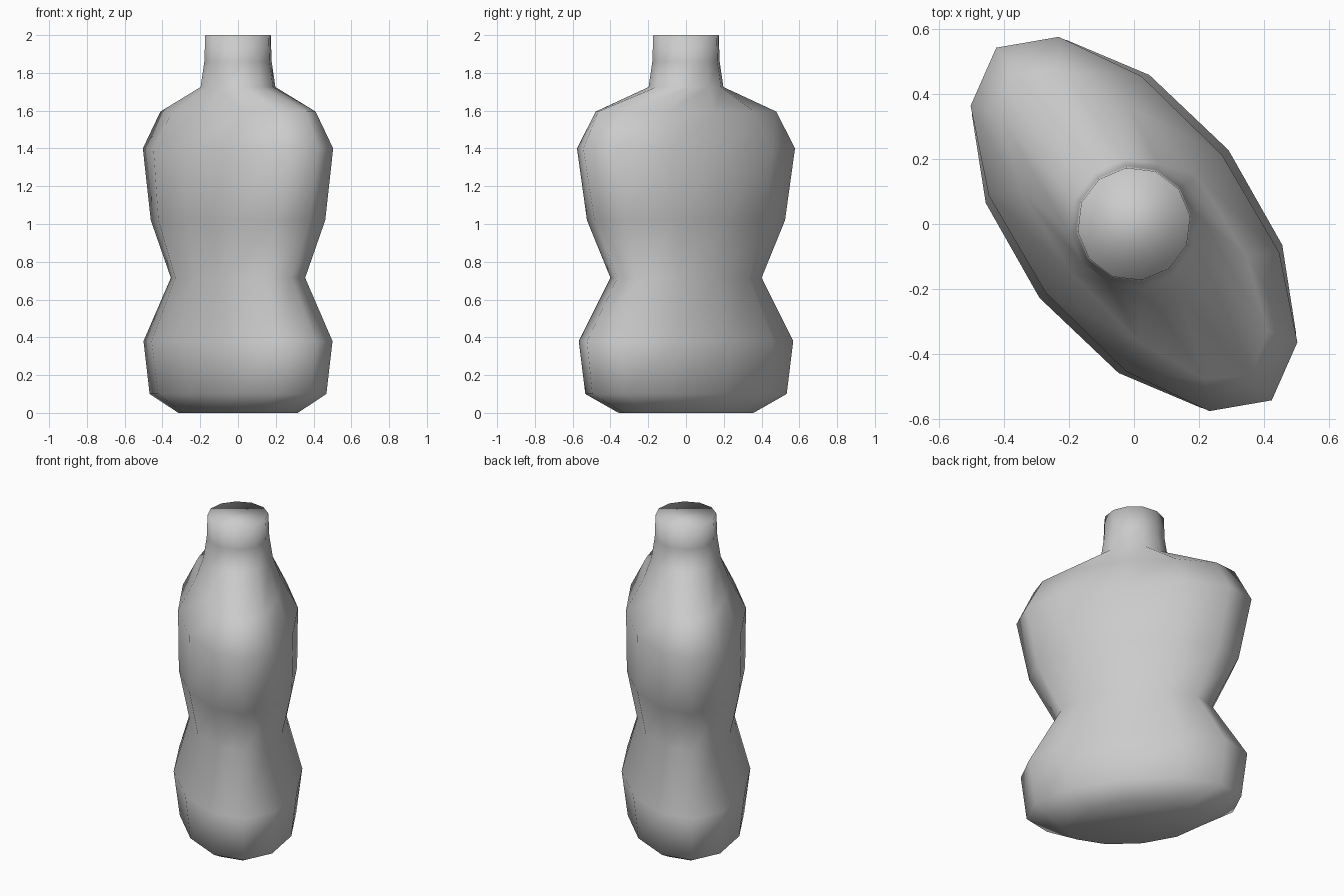
import bpy
import bmesh
import math

cube = bpy.data.objects.get("Cube")
if cube:
    bpy.data.objects.remove(cube, do_unlink=True)

SIDES = 12
TILT = math.radians(-52)  # direction of the long axis of the body

# Rings from base to mouth: height, half length, half depth
RINGS = [
    (0.0, 0.415, 0.24),
    (0.1, 0.63, 0.335),
    (0.38, 0.665, 0.37),
    (0.715, 0.46, 0.28),
    (1.02, 0.615, 0.34),
    (1.4, 0.69, 0.345),
    (1.595, 0.59, 0.245),
    (1.725, 0.2, 0.2),
    (1.86, 0.18, 0.18),
    (2.0, 0.175, 0.175),
]


def make_ring(bm, z, length, depth):
    """Add one tilted elliptical ring of vertices."""
    ring = []
    for i in range(SIDES):
        t = math.tau * i / SIDES
        u, v = length * math.cos(t), depth * math.sin(t)
        x = u * math.cos(TILT) - v * math.sin(TILT)
        y = u * math.sin(TILT) + v * math.cos(TILT)
        ring.append(bm.verts.new((x, y, z)))
    return ring


# Plain grey clay
clay = bpy.data.materials.new("grey clay")
clay.use_nodes = True
grey = (0.6, 0.6, 0.6, 1)
clay.diffuse_color = grey
clay.node_tree.nodes["Principled BSDF"].inputs["Base Color"].default_value = grey

# Body lofted through the rings, closed at both ends
bm = bmesh.new()
rings = [make_ring(bm, *r) for r in RINGS]
for low, high in zip(rings, rings[1:]):
    for i in range(SIDES):
        j = (i + 1) % SIDES
        bm.faces.new((low[i], low[j], high[j], high[i]))
bm.faces.new(rings[0][::-1])
bm.faces.new(rings[-1])

# Smooth around the body, creased only where the profile turns hard
for face in bm.faces:
    face.smooth = True
for edge in bm.edges:
    a, b = edge.verts
    level = abs(a.co.z - b.co.z) < 1e-4
    edge.smooth = not (level and edge.calc_face_angle() > math.radians(38))

mesh = bpy.data.meshes.new("vase_body")
bm.to_mesh(mesh)
bm.free()
mesh.materials.append(clay)
vase = bpy.data.objects.new("vase_body", mesh)
bpy.context.collection.objects.link(vase)
